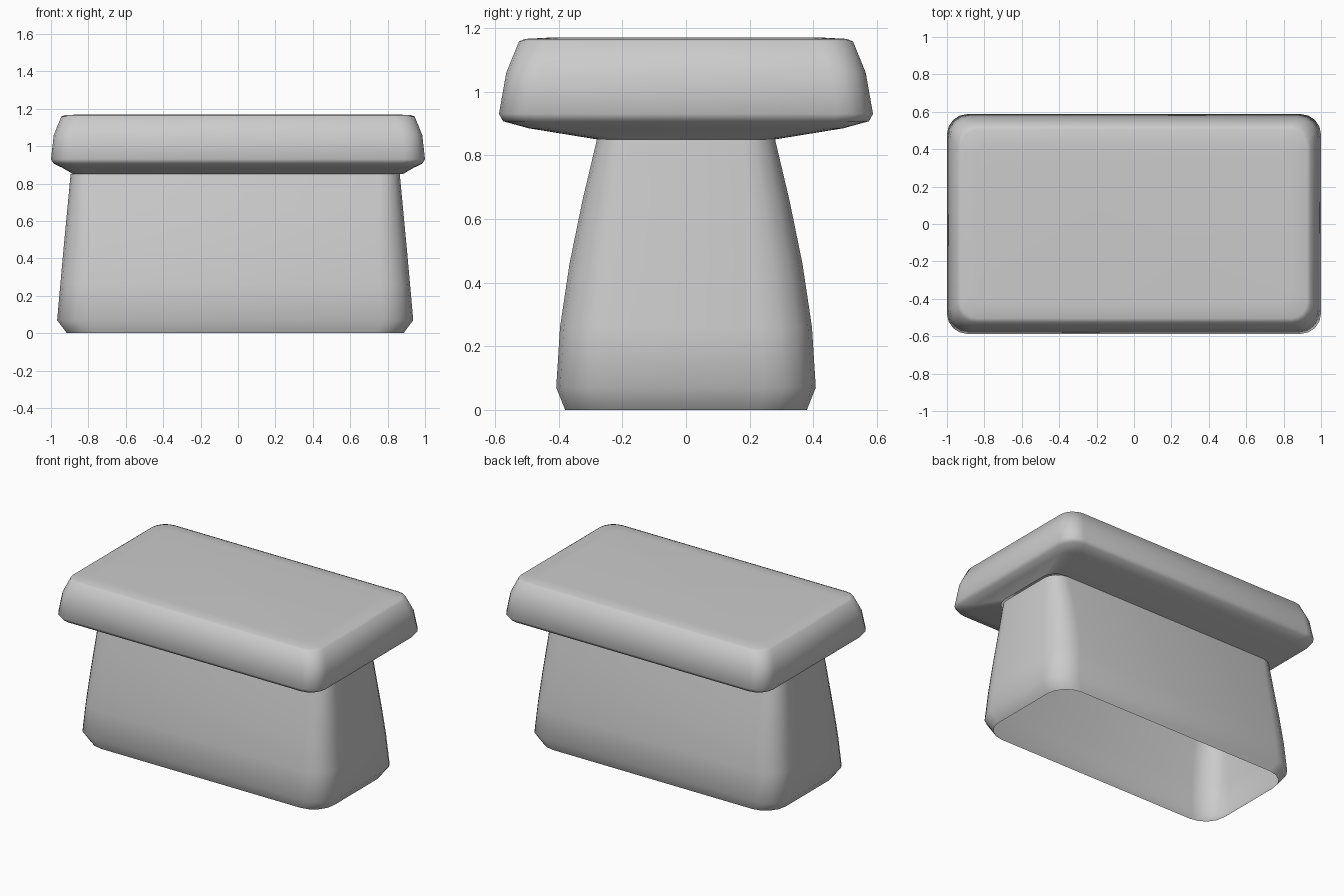
import bpy, bmesh, math

if "Cube" in bpy.data.objects:
    bpy.data.objects.remove(bpy.data.objects["Cube"])

SEG = 4  # segments per rounded corner


def ring(bm, hx, hy, z, r, cx=0.0):
    """One rounded-rectangle loop of vertices."""
    verts = []
    for q, (sx, sy) in enumerate([(1, 1), (-1, 1), (-1, -1), (1, -1)]):
        for i in range(SEG + 1):
            a = math.pi / 2 * (q + i / SEG)
            verts.append(bm.verts.new((cx + sx * (hx - r) + r * math.cos(a),
                                       sy * (hy - r) + r * math.sin(a), z)))
    return verts


def loft(name, sections, cx=0.0, cap_top=False):
    """Skin a stack of (half x, half y, z, corner radius) sections."""
    bm = bmesh.new()
    rings = [ring(bm, *s, cx) for s in sections]
    n = len(rings[0])
    for lo, hi in zip(rings, rings[1:]):
        for i in range(n):
            j = (i + 1) % n
            bm.faces.new((lo[i], lo[j], hi[j], hi[i]))
    if cap_top:
        bm.faces.new(rings[-1])
    mesh = bpy.data.meshes.new(name)
    bm.to_mesh(mesh)
    bm.free()
    mesh.shade_smooth()
    ob = bpy.data.objects.new(name, mesh)
    bpy.context.collection.objects.link(ob)
    return ob


# Hollow tapering stem, open at the bottom
loft("stem", [
    (0.90, 0.38, 0.00, 0.15),
    (0.952, 0.408, 0.07, 0.16),
    (0.935, 0.396, 0.26, 0.16),
    (0.917, 0.366, 0.46, 0.15),
    (0.898, 0.325, 0.66, 0.13),
    (0.88, 0.28, 0.85, 0.10),
], cx=-0.015)

# Overhanging pillowed cap, with its underside sloping in to the stem
loft("cap", [
    (0.88, 0.28, 0.85, 0.10),
    (0.94, 0.495, 0.885, 0.10),
    (0.985, 0.575, 0.907, 0.11),
    (1.00, 0.588, 0.93, 0.11),
    (0.985, 0.565, 1.06, 0.11),
    (0.945, 0.525, 1.158, 0.10),
    (0.925, 0.505, 1.166, 0.09),
    (0.84, 0.43, 1.17, 0.07),
], cap_top=True)
